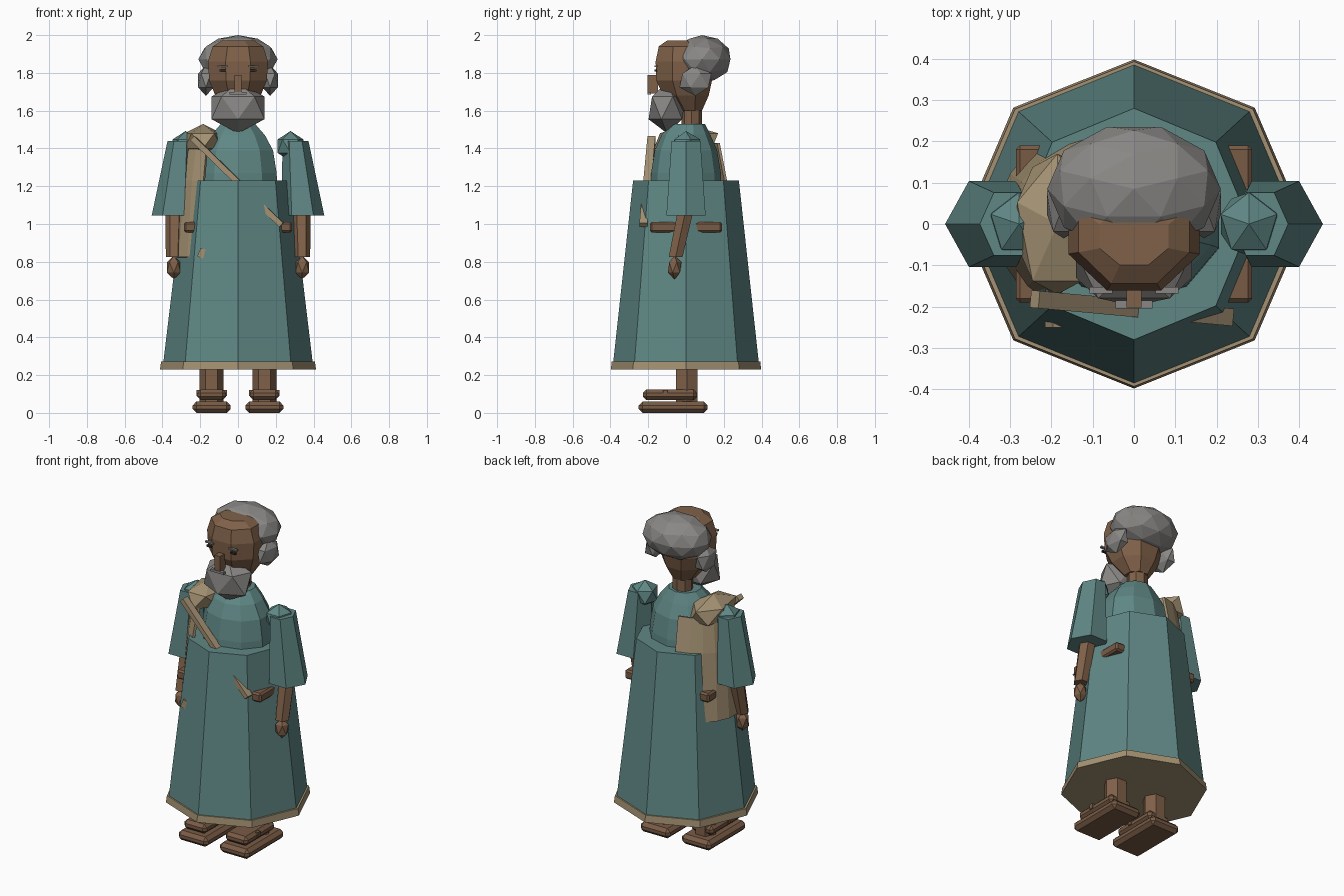
import bpy, bmesh, math
from mathutils import Vector, Matrix

if "Cube" in bpy.data.objects:
    bpy.data.objects.remove(bpy.data.objects["Cube"])


def material(name, rgb):
    m = bpy.data.materials.new(name)
    m.diffuse_color = (*rgb, 1)
    m.use_nodes = True
    m.node_tree.nodes["Principled BSDF"].inputs["Base Color"].default_value = m.diffuse_color
    return m


TEAL = material("teal_cloth", (0.115, 0.245, 0.235))
TAN = material("tan_cloth", (0.37, 0.285, 0.17))
SKIN = material("brown_skin", (0.215, 0.12, 0.067))
LEATHER = material("brown_leather", (0.19, 0.105, 0.06))
GREY = material("grey_hair", (0.25, 0.245, 0.235))
DARK = material("dark_eye", (0.03, 0.025, 0.02))


def finish(name, bm, mat):
    bmesh.ops.recalc_face_normals(bm, faces=bm.faces)
    me = bpy.data.meshes.new(name)
    bm.to_mesh(me)
    bm.free()
    me.materials.append(mat)
    ob = bpy.data.objects.new(name, me)
    bpy.context.collection.objects.link(ob)
    return ob


def rings(name, mat, profile, sides=8, turn=0.0):
    """Capped stack of rings, each given as (rx, ry, cx, cy, z)."""
    bm = bmesh.new()
    loops = []
    for rx, ry, cx, cy, z in profile:
        loops.append([bm.verts.new((cx + rx * math.cos(a), cy + ry * math.sin(a), z))
                      for a in (turn + math.tau * i / sides for i in range(sides))])
    for a, b in zip(loops, loops[1:]):
        for i in range(sides):
            j = (i + 1) % sides
            bm.faces.new((a[i], a[j], b[j], b[i]))
    bm.faces.new(loops[0])
    bm.faces.new(loops[-1])
    return finish(name, bm, mat)


def blob(name, mat, center, radii, detail=1, turn=math.pi / 2):
    bm = bmesh.new()
    bmesh.ops.create_icosphere(bm, subdivisions=detail, radius=1)
    bmesh.ops.transform(bm, verts=bm.verts, matrix=Matrix.Translation(center)
                        @ Matrix.Diagonal((*radii, 1)) @ Matrix.Rotation(turn, 4, 'Z'))
    return finish(name, bm, mat)


def box(name, mat, center, size, bevel=0.0, rot=None):
    bm = bmesh.new()
    bmesh.ops.create_cube(bm, size=1)
    bmesh.ops.scale(bm, verts=bm.verts, vec=size)
    if bevel:
        bmesh.ops.bevel(bm, geom=bm.edges[:], offset=bevel, segments=1, affect='EDGES')
    m = Matrix.Translation(center)
    bmesh.ops.transform(bm, verts=bm.verts, matrix=m @ rot if rot else m)
    return finish(name, bm, mat)


# Robe: skirt, hem trim and upper body
rings("skirt", TEAL, [(.395, .385, 0, 0, .27), (.28, .28, 0, 0, 1.23)])
rings("hem_trim", TAN, [(.413, .398, 0, 0, .23), (.407, .393, 0, 0, .272)])
rings("upper_robe", TEAL, [(.22, .19, 0, 0, 1.15), (.215, .185, 0, 0, 1.27),
                           (.195, .165, 0, 0, 1.39), (.15, .13, 0, 0, 1.47),
                           (.095, .09, 0, .01, 1.53)], 10, math.pi / 10)

# Head and neck
rings("neck", SKIN, [(.06, .055, 0, .03, 1.48), (.06, .055, 0, .03, 1.66)], 8)
rings("head", SKIN, [(.07, .07, 0, .02, 1.60), (.13, .13, 0, 0, 1.68),
                     (.165, .16, 0, -.01, 1.76), (.172, .163, 0, -.01, 1.86),
                     (.145, .14, 0, -.015, 1.94), (.09, .075, 0, -.03, 1.972)],
      8, math.pi / 8)
box("nose", SKIN, (0, -.175, 1.74), (.036, .055, .1))
box("mouth", GREY, (0, -.195, 1.692), (.09, .02, .014))

# Hair and beard
blob("hair", GREY, (0, .085, 1.872), (.21, .158, .128), 2)
blob("beard", GREY, (0, -.1, 1.615), (.165, .11, .135))

for s, side in ((1, "left"), (-1, "right")):
    blob("hair_puff_" + side, GREY, (s * .17, .05, 1.76), (.048, .095, .082))
    box("eyebrow_" + side, GREY, (s * .08, -.16, 1.835), (.055, .016, .009))
    box("eye_" + side, DARK, (s * .08, -.16, 1.812), (.035, .014, .01))

    # Arm: shoulder cap, flared sleeve, forearm and hand
    blob("shoulder_" + side, TEAL, (s * .278, 0, 1.412), (.08, .085, .08))
    rings("sleeve_" + side, TEAL, [(.115, .12, s * .342, 0, 1.045),
                                   (.068, .088, s * .305, 0, 1.44)], 6)
    rings("forearm_" + side, SKIN, [(.042, .042, s * .34, -.055, .825),
                                    (.05, .048, s * .335, 0, 1.08)], 6)
    blob("hand_" + side, SKIN, (s * .34, -.06, .77), (.043, .04, .062))

    # Waist bar through the side of the skirt
    box("waist_bar_" + side, LEATHER, (s * .252, 0, .983), (.068, .38, .056), .01)

    # Leg, foot and sandal
    rings("leg_" + side, SKIN, [(.064, .066, s * .14, .005, .05),
                                (.064, .066, s * .14, .005, .4)], 6)
    box("foot_" + side, LEATHER, (s * .14, -.085, .096), (.152, .285, .056), .018)
    box("sandal_sole_" + side, LEATHER, (s * .14, -.068, .03), (.2, .365, .06), .02)
    box("sandal_strap_" + side, LEATHER, (s * .14, -.11, .105), (.162, .025, .03))

# Shoulder bundle and draped cloth wrapped around one side
blob("shoulder_bundle", TAN, (-.185, .0, 1.44), (.115, .19, .09))
bm = bmesh.new()
rows = []
for rx, ry, z in ((.336, .27, .825), (.305, .225, 1.23), (.275, .185, 1.43)):
    rows.append([bm.verts.new((rx * math.cos(a), ry * math.sin(a), z))
                 for a in (math.radians(105 + 16 * i) for i in range(9))])
for a, b in zip(rows, rows[1:]):
    for i in range(8):
        bm.faces.new((a[i], a[i + 1], b[i + 1], b[i]))
drape = finish("draped_cloth", bm, TAN)
solid = drape.modifiers.new("thickness", 'SOLIDIFY')
solid.thickness = .015
solid.offset = -1

# Diagonal strap across the chest
start, end = Vector((-.24, -.182, 1.455)), Vector((.23, -.225, .995))
way = end - start
box("chest_strap", TAN, (start + end) / 2, (.03, .042, way.length), 0,
    way.to_track_quat('Z', 'X').to_matrix().to_4x4())
box("drape_corner", TAN, (-.19, -.24, .845), (.035, .02, .05), 0,
    Matrix.Rotation(.4, 4, 'Y'))
